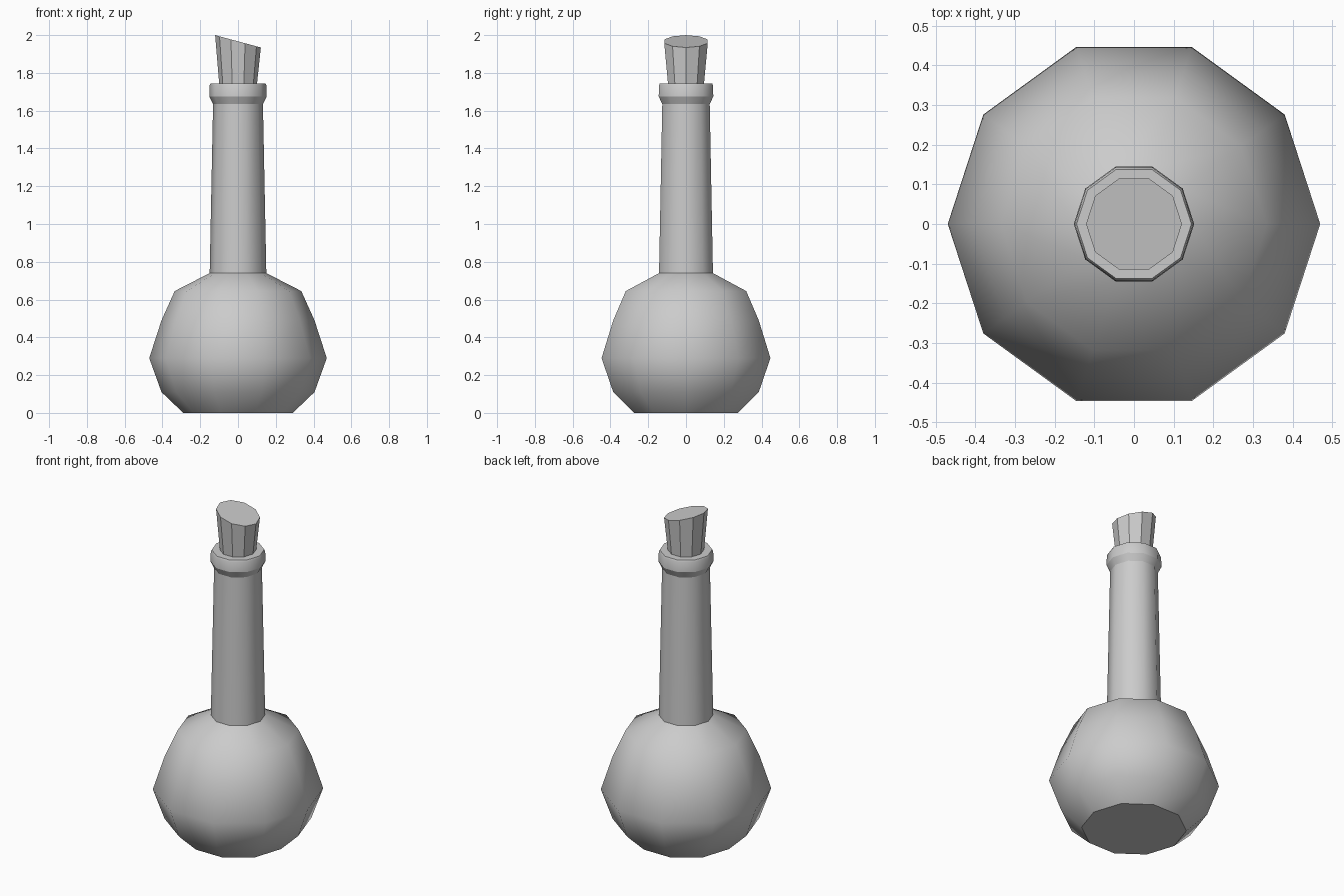
import bpy, bmesh
from math import cos, sin, tau

SIDES = 10

cube = bpy.data.objects.get("Cube")
if cube:
    bpy.data.objects.remove(cube, do_unlink=True)

# One plain grey for the whole model
grey = bpy.data.materials.new("plain_grey")
colour = (0.6, 0.6, 0.6, 1)
grey.diffuse_color = colour
grey.use_nodes = True
grey.node_tree.nodes["Principled BSDF"].inputs["Base Color"].default_value = colour


def lathe(name, profile, sharp=(), smooth=True, slant=0.0):
    """Turn (radius, z) rings into a closed solid; sharp lists hard-edged rings."""
    bm = bmesh.new()
    rings = []
    for r, z in profile:
        angles = [tau * i / SIDES for i in range(SIDES)]
        rings.append([bm.verts.new((r * cos(a), r * sin(a), z)) for a in angles])
    for lower, upper in zip(rings, rings[1:]):
        for i in range(SIDES):
            j = (i + 1) % SIDES
            bm.faces.new((lower[i], lower[j], upper[j], upper[i])).smooth = smooth
    bm.faces.new(rings[0][::-1])
    bm.faces.new(rings[-1])
    for k in sharp:
        for i in range(SIDES):
            bm.edges.get((rings[k][i - 1], rings[k][i])).smooth = False
    # Tilt the top ring
    for v in rings[-1]:
        v.co.z -= slant * v.co.x
    mesh = bpy.data.meshes.new(name)
    bm.to_mesh(mesh)
    bm.free()
    mesh.materials.append(grey)
    obj = bpy.data.objects.new(name, mesh)
    bpy.context.collection.objects.link(obj)
    return obj


# Round bulb, tapered neck and flared lip in one turned shape
lathe("flask", [
    (0.29, 0), (0.405, 0.11), (0.47, 0.29), (0.405, 0.49), (0.335, 0.645),
    (0.15, 0.74), (0.132, 1.635), (0.152, 1.675), (0.15, 1.735), (0.145, 1.745),
], sharp=(0, 5, 6, 7, 9))

# Faceted stopper, cut at a slant
lathe("cork", [(0.096, 1.7), (0.121, 1.967)], smooth=False, slant=0.27)
